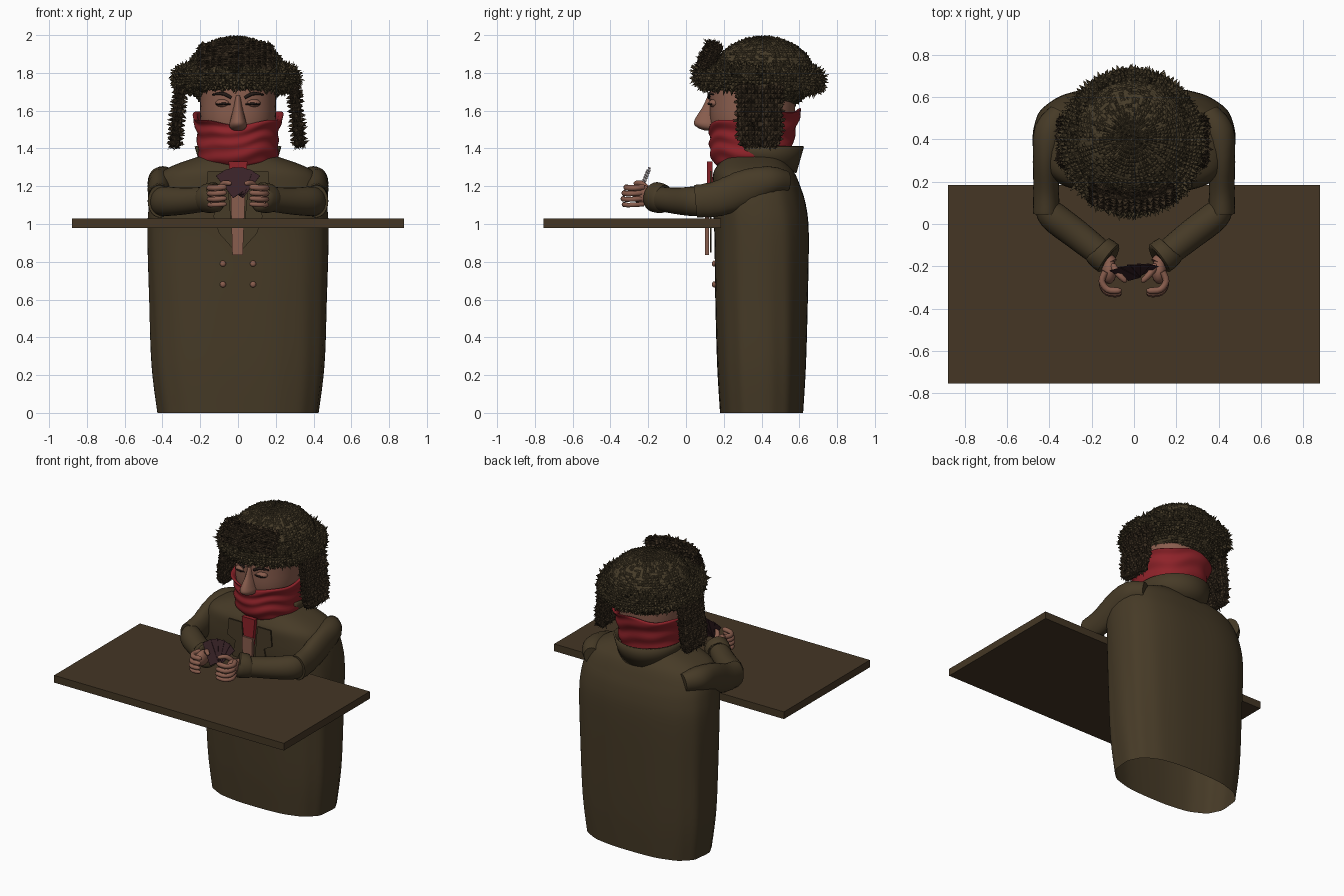
import bpy, bmesh, math, random
from mathutils import Vector, Matrix

random.seed(4)
if "Cube" in bpy.data.objects:
    bpy.data.objects.remove(bpy.data.objects["Cube"])


def material(name, r, g, b):
    m = bpy.data.materials.new(name)
    m.use_nodes = True
    m.diffuse_color = (r, g, b, 1)
    m.node_tree.nodes["Principled BSDF"].inputs["Base Color"].default_value = (r, g, b, 1)
    return m


COAT = material("coat_olive_brown", .062, .043, .020)
WOOD = material("table_brown", .058, .037, .018)
SKIN = material("skin", .25, .11, .075)
RED = material("scarf_red", .27, .016, .022)
FUR = material("fur_brown", .062, .045, .022)
DARK_FUR = material("dark_fur", .040, .026, .014)
CARD = material("card_maroon", .040, .016, .020)
DARK = material("brow_dark", .018, .011, .009)


def finish(name, bm, mat, angle=40):
    bmesh.ops.recalc_face_normals(bm, faces=bm.faces)
    me = bpy.data.meshes.new(name)
    bm.to_mesh(me)
    bm.free()
    ob = bpy.data.objects.new(name, me)
    bpy.context.collection.objects.link(ob)
    me.materials.append(mat)
    if angle:
        me.shade_smooth()
        me.set_sharp_from_angle(angle=math.radians(angle))
    return ob


def skin_rings(bm, rings, closed=True):
    """Bridge consecutive rings of vertices with quads."""
    n = len(rings[0])
    for a, b in zip(rings, rings[1:]):
        for i in range(n if closed else n - 1):
            j = (i + 1) % n
            bm.faces.new((a[i], a[j], b[j], b[i]))


def smooth_rows(rows, steps):
    """Catmull-Rom resampling of a list of number tuples."""
    out = []
    for i in range(len(rows) - 1):
        p = [rows[max(0, min(len(rows) - 1, i + k))] for k in (-1, 0, 1, 2)]
        for s in range(steps):
            t = s / steps
            out.append(tuple(.5 * (2 * b + (c - a) * t + (2*a - 5*b + 4*c - d) * t**2
                                   + (3*b - a - 3*c + d) * t**3) for a, b, c, d in zip(*p)))
    return out + [tuple(rows[-1])]


def loft(name, rows, mat, power=2, n=48, steps=4, cx=0, ripple=None, caps=(True, True)):
    """Upright loft; each row is height, half width, front y, back y."""
    bm = bmesh.new()
    rings = []
    for z, hx, y0, y1 in smooth_rows(rows, steps):
        ring = []
        for i in range(n):
            a = math.tau * i / n
            c, s = math.cos(a), math.sin(a)
            f, dz = ripple(a, z) if ripple else (1, 0)
            x = math.copysign(abs(c) ** (2 / power), c) * hx * f
            y = math.copysign(abs(s) ** (2 / power), s) * (y1 - y0) / 2 * f
            ring.append(bm.verts.new((cx + x, (y0 + y1) / 2 + y, z + dz)))
        rings.append(ring)
    skin_rings(bm, rings)
    for want, ring in zip(caps, (rings[0], rings[-1])):
        if want:
            bm.faces.new(ring)
    return finish(name, bm, mat)


def tube(name, rows, mat, n=16, steps=4, wrinkle=0):
    """Swept tube; each row is x, y, z, horizontal radius, vertical radius."""
    bm = bmesh.new()
    rows = smooth_rows(rows, steps)
    pts = [Vector(r[:3]) for r in rows]
    rings = []
    for k, r in enumerate(rows):
        d = pts[min(k + 1, len(pts) - 1)] - pts[max(k - 1, 0)]
        q = d.to_track_quat('Z', 'Y')
        f = 1 + wrinkle * (k % 2)
        rings.append([bm.verts.new(pts[k] + q @ Vector((r[3] * f * math.cos(math.tau * i / n),
                                                        r[4] * f * math.sin(math.tau * i / n), 0)))
                      for i in range(n)])
    skin_rings(bm, rings)
    bm.faces.new(rings[0])
    bm.faces.new(rings[-1])
    return finish(name, bm, mat, 50)


def ball(name, loc, size, mat):
    bm = bmesh.new()
    bmesh.ops.create_uvsphere(bm, u_segments=16, v_segments=10, radius=1,
                              matrix=Matrix.Translation(loc) @ Matrix.Diagonal((*size, 1)))
    return finish(name, bm, mat)


def plate(name, outline, y0, y1, mat):
    """Flat x-z outline given a thickness in y."""
    bm = bmesh.new()
    rings = [[bm.verts.new((x, y, z)) for x, z in outline] for y in (y0, y1)]
    skin_rings(bm, rings)
    for r in rings:
        bm.faces.new(r)
    return finish(name, bm, mat, 0)


def furry(name, bm, mat, length):
    """Raise a random tuft on every face."""
    bm.normal_update()
    for v in bm.verts:
        v.co += v.normal * random.uniform(-.2, .2) * length
    for f in bmesh.ops.poke(bm, faces=bm.faces[:])["verts"]:
        jitter = Vector([random.uniform(-.5, .5) for _ in range(3)])
        f.co += (f.normal + jitter) * length * random.uniform(.2, 1.2)
    return finish(name, bm, mat, 0)


def fur_pad(name, loc, size, rot, mat, round_off=0, bend=0):
    bm = bmesh.new()
    bmesh.ops.create_cube(bm, size=1)
    bmesh.ops.subdivide_edges(bm, edges=bm.edges[:], cuts=12, use_grid_fill=True)
    for v in bm.verts:
        if v.co.z < 0:
            v.co.y *= 1 - round_off * (2 * v.co.z) ** 4
        v.co = Vector(v.co[i] * size[i] for i in range(3))
        v.co.y += bend * v.co.x ** 2
    bmesh.ops.rotate(bm, verts=bm.verts, matrix=Matrix.Rotation(rot[0], 3, 'X') @ Matrix.Rotation(rot[1], 3, 'Y'))
    bmesh.ops.translate(bm, verts=bm.verts, vec=loc)
    return furry(name, bm, mat, .018)


# Table top
plate("table_top", [(-.88, .98), (.88, .98), (.88, 1.03), (-.88, 1.03)], -.755, .185, WOOD)

# Long coat, open at the hem, with soft vertical folds
loft("coat_body", [(0, .425, .18, .62), (.25, .455, .165, .635), (.6, .468, .155, .645),
                   (.95, .478, .15, .65), (1.1, .47, .14, .635), (1.2, .45, .14, .605),
                   (1.27, .41, .145, .575), (1.315, .33, .17, .54), (1.36, .2, .21, .5)],
     COAT, 2.7, 96, 5, caps=(False, True),
     ripple=lambda a, z: (1 + .008 * math.sin(14 * a + 1.5 * z) * abs(math.cos(a)) * min(1, 1.4 - z), 0))

# Standing collar around the back of the neck
bm = bmesh.new()
rings = []
for t in (0, .5, 1):
    ring = []
    for i in range(33):
        a = math.radians(-18 + 216 * i / 32)
        ring.append(bm.verts.new(((.2 + .03 * t) * math.cos(a), .385 + (.2 + .04 * t) * math.sin(a),
                                  1.31 - .04 * math.sin(a) + t * (.1 + .04 * math.sin(a)))))
    rings.append(ring)
skin_rings(bm, rings, False)
finish("collar", bm, COAT).modifiers.new("thickness", 'SOLIDIFY').thickness = .012

# Lapels, shirt front, scarf tail and buttons
for s, side in ((1, "left"), (-1, "right")):
    plate(side + "_lapel", [(s * x, z) for x, z in ((.01, .85), (.1, .95), (.13, 1.04), (.11, 1.14), (.17, 1.17),
                                                    (.16, 1.28), (.06, 1.28), (.035, 1.0))], .126, .135, COAT)
    for z in (.68, .79):
        ball(side + "_button", (s * .08, .149, z), (.016, .012, .016), SKIN)
plate("shirt_front", [(-.03, .835), (.025, .835), (.04, 1.2), (-.04, 1.2)], .1, .122, SKIN)
plate("scarf_tail", [(-.03, 1.14), (.03, 1.14), (.05, 1.33), (-.05, 1.33)], .112, .14, RED)

# Head and nose
loft("head", [(1.34, .13, .24, .5), (1.45, .17, .16, .54), (1.54, .198, .13, .57), (1.65, .2, .125, .58),
              (1.74, .195, .13, .58), (1.82, .17, .17, .55)], SKIN, 2.3)
loft("nose", [(1.68, .016, .115, .2), (1.62, .024, .088, .2), (1.56, .038, .05, .2),
              (1.53, .046, .042, .2), (1.508, .042, .065, .2), (1.495, .025, .1, .2)], SKIN, n=24)

# Eyes and brows
for s, side in ((1, "left"), (-1, "right")):
    ball(side + "_eyelid", (s * .078, .15, 1.64), (.042, .03, .022), SKIN)
    tube(side + "_eye_slit", [(s * .04, .128, 1.634, .004, .003), (s * .075, .118, 1.637, .005, .006),
                              (s * .115, .136, 1.634, .004, .003)], DARK, 8)
    tube(side + "_brow", [(s * .035, .122, 1.668, .007, .008), (s * .08, .122, 1.69, .008, .009),
                          (s * .135, .145, 1.685, .005, .004)], DARK, 8)


# Wrapped scarf with slanting folds and a turned-in top edge
def folds(a, z):
    front = max(0, -math.sin(a))
    rise = max(0, (z - 1.4) / .17)
    return (1 + .022 * math.sin(75 * z + 2.2 * math.sin(2 * a)) + .01 * math.sin(5 * a + 20 * z),
            -.045 * front * rise + .025 * max(0, math.sin(a)) * rise + .008 * math.sin(5 * a))


loft("scarf", [(1.31, .17, .19, .5), (1.32, .195, .155, .53), (1.38, .212, .13, .56), (1.47, .215, .125, .58),
               (1.54, .23, .122, .60), (1.575, .245, .118, .612), (1.57, .22, .135, .59), (1.5, .19, .15, .55)],
     RED, 2.2, 72, 6, ripple=folds, caps=(False, False))

# Fur hat: crown, rolled brim, raised front flap and ear flaps
bm = bmesh.new()
bmesh.ops.create_uvsphere(bm, u_segments=64, v_segments=40, radius=1,
                          matrix=Matrix.Translation((-.01, .41, 1.79)) @ Matrix.Diagonal((.265, .27, .2, 1)))
furry("hat_crown", bm, FUR, .008)

bm = bmesh.new()
rings = []
for i in range(112):
    a = math.tau * i / 112
    ring = []
    for k in range(28):
        b = math.tau * k / 28
        w = .075 * math.cos(b)
        ring.append(bm.verts.new((-.01 + (.26 + w) * math.cos(a), .388 + (.272 + w) * math.sin(a),
                                  1.772 - .012 * math.sin(a) + .066 * math.sin(b))))
    rings.append(ring)
skin_rings(bm, rings + rings[:1])
bmesh.ops.recalc_face_normals(bm, faces=bm.faces)
furry("hat_brim", bm, FUR, .022)

fur_pad("hat_front_flap", (-.01, .105, 1.895), (.38, .045, .14), (-.42, 0), DARK_FUR, bend=1.2)
for s, side in ((1, "left"), (-1, "right")):
    fur_pad(side + "_ear_flap", (s * .315 - .005, .39, 1.575), (.045, .225, .32), (0, -s * .1),
            DARK_FUR, round_off=.2)

# Arms, cuffs and hands
for s, side in ((1, "left"), (-1, "right")):
    tube(side + "_upper_sleeve", [(s * .35, .53, 1.22, .05, .06), (s * .395, .44, 1.225, .075, .08),
                                  (s * .415, .32, 1.19, .062, .097), (s * .415, .17, 1.135, .06, .092),
                                  (s * .415, .05, 1.12, .062, .085)], COAT, 24, 5, .025)
    tube(side + "_forearm_sleeve", [(s * .42, .1, 1.12, .05, .07), (s * .385, .04, 1.12, .07, .078),
                                    (s * .27, -.05, 1.122, .07, .07), (s * .15, -.145, 1.135, .064, .064)],
         COAT, 24)
    tube(side + "_cuff", [(s * .175, -.118, 1.133, .068, .068), (s * .165, -.128, 1.134, .077, .077),
                          (s * .12, -.162, 1.143, .08, .08), (s * .112, -.168, 1.145, .06, .06)], COAT, 24, 2)
    tube(side + "_wrist", [(s * .15, -.14, 1.14, .035, .04), (s * .115, -.19, 1.15, .04, .045)], SKIN, 12, 2)
    ball(side + "_palm", (s * .118, -.222, 1.152), (.036, .062, .052), SKIN)
    for k in range(4):
        z, r = 1.105 + .03 * k, .0125 + .001 * k
        reach = .012 * math.sin(k + .6)
        tube(side + "_finger", [(s * .135, -.225, z, r, r), (s * .152, -.275 - reach, z - .004, r, r),
                                (s * .125, -.315 - reach, z - .004, r, r), (s * .075, -.32 - reach, z, r, r),
                                (s * .062, -.312 - reach, z, .005, .005)], SKIN, 10, 3)
    tube(side + "_thumb", [(s * .1, -.2, 1.18, .018, .018), (s * .075, -.235, 1.215, .015, .015),
                           (s * .045, -.265, 1.215, .013, .013), (s * .035, -.27, 1.213, .005, .005)],
         SKIN, 10, 3)

# Fan of cards leaning back
for k in range(5):
    card = plate("card", [(-.032, 0), (.032, 0), (.032, .155), (-.032, .155)], 0, .003, CARD)
    card.matrix_world = (Matrix.Translation((0, -.262 + .005 * k, 1.155)) @ Matrix.Rotation(-.38, 4, 'X')
                         @ Matrix.Rotation((k - 2) * .31, 4, 'Y'))
